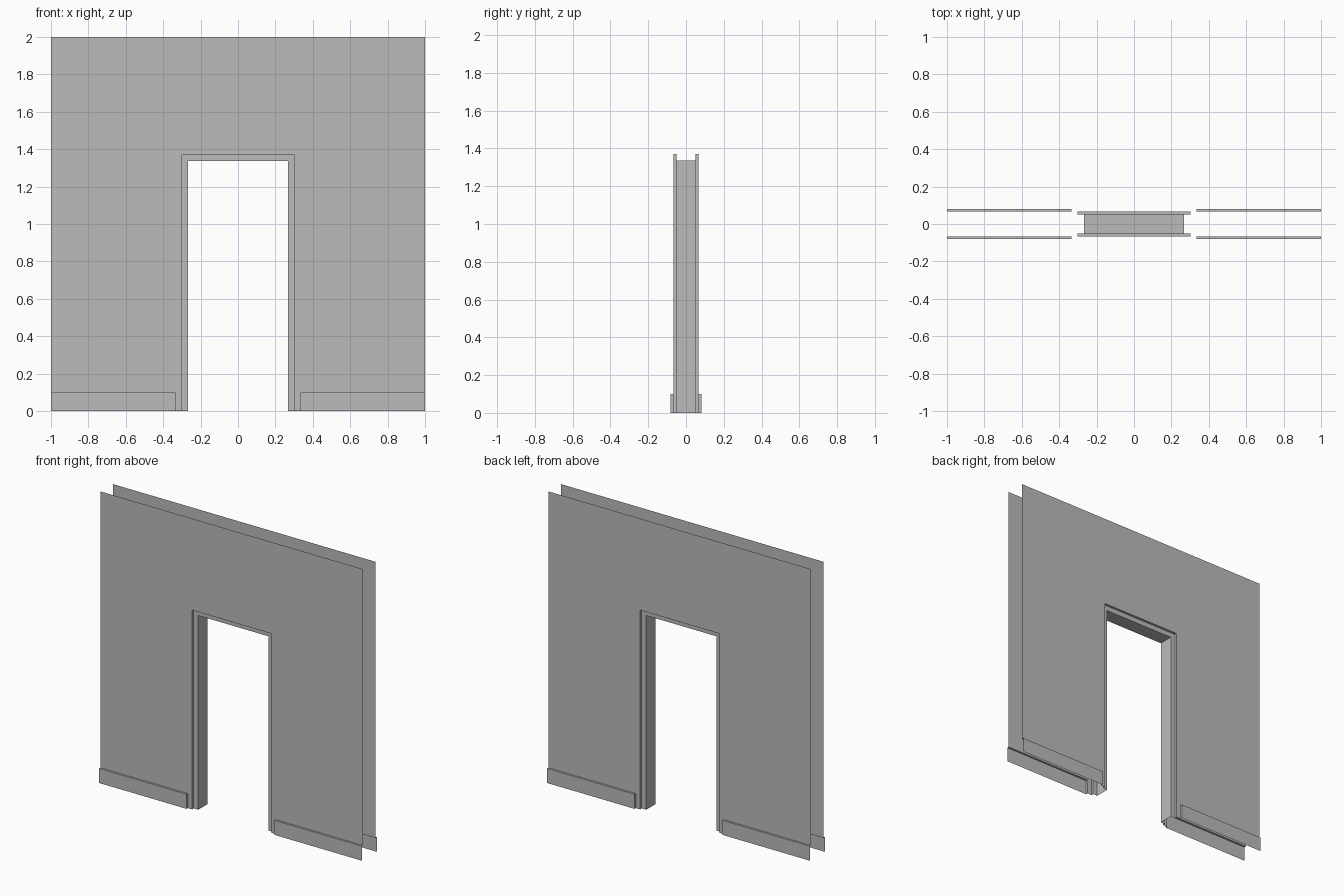
import bpy

cube = bpy.data.objects.get("Cube")
if cube:
    bpy.data.objects.remove(cube, do_unlink=True)

# Single plaster colour
COLOUR = (0.5, 0.5, 0.5, 1.0)
plaster = bpy.data.materials.new("plain_grey")
plaster.use_nodes = True
plaster.diffuse_color = COLOUR
bsdf = next(n for n in plaster.node_tree.nodes if n.type == 'BSDF_PRINCIPLED')
bsdf.inputs["Base Color"].default_value = COLOUR

# Main dimensions: half width, height, and depths from the centre plane
HALF, HEIGHT = 1.0, 2.0
WALL_Y, FRAME_Y, BOARD_Y = -0.067, -0.05, -0.081
HOLE_X, HOLE_Z = 0.302, 1.37
DOOR_X, DOOR_Z = 0.268, 1.336
BOARD_X, BOARD_Z = 0.335, 0.1


def quarter(name, verts, faces):
    """Make the front +x quarter and mirror it across x and y."""
    mesh = bpy.data.meshes.new(name)
    mesh.from_pydata(verts, [], faces)
    mesh.materials.append(plaster)
    obj = bpy.data.objects.new(name, mesh)
    bpy.context.collection.objects.link(obj)
    mirror = obj.modifiers.new("mirror", 'MIRROR')
    mirror.use_axis = (True, True, False)
    mirror.merge_threshold = 0.0005
    return obj


# Thin wall sheet with a door opening and a notch where the skirting steps out
outline = [(0, HOLE_Z), (HOLE_X, HOLE_Z), (HOLE_X, 0), (BOARD_X, 0),
           (BOARD_X, BOARD_Z), (HALF, BOARD_Z), (HALF, HEIGHT), (0, HEIGHT)]
quarter("wall_panels", [(x, WALL_Y, z) for x, z in outline],
        [list(range(len(outline)))])

# Stepped door frame: sweep the arch outline through the depth stages
stages = [(HOLE_X, HOLE_Z, WALL_Y), (HOLE_X, HOLE_Z, FRAME_Y),
          (DOOR_X, DOOR_Z, FRAME_Y), (DOOR_X, DOOR_Z, 0)]
verts, faces = [], []
for x, z, y in stages:
    verts += [(x, y, 0), (x, y, z), (0, y, z)]
for s in range(len(stages) - 1):
    for i in range(2):
        a, b = s * 3 + i, (s + 1) * 3 + i
        faces.append((a, a + 1, b + 1, b))
quarter("door_frame", verts, faces)

# Skirting boards: front face, top ledge and the end beside the door
ends = (BOARD_X, HALF)
verts = [(x, y, z) for x in ends
         for y, z in ((BOARD_Y, 0), (BOARD_Y, BOARD_Z), (WALL_Y, BOARD_Z), (WALL_Y, 0))]
quarter("skirting_boards", verts, [(0, 4, 5, 1), (1, 5, 6, 2), (0, 1, 2, 3)])
